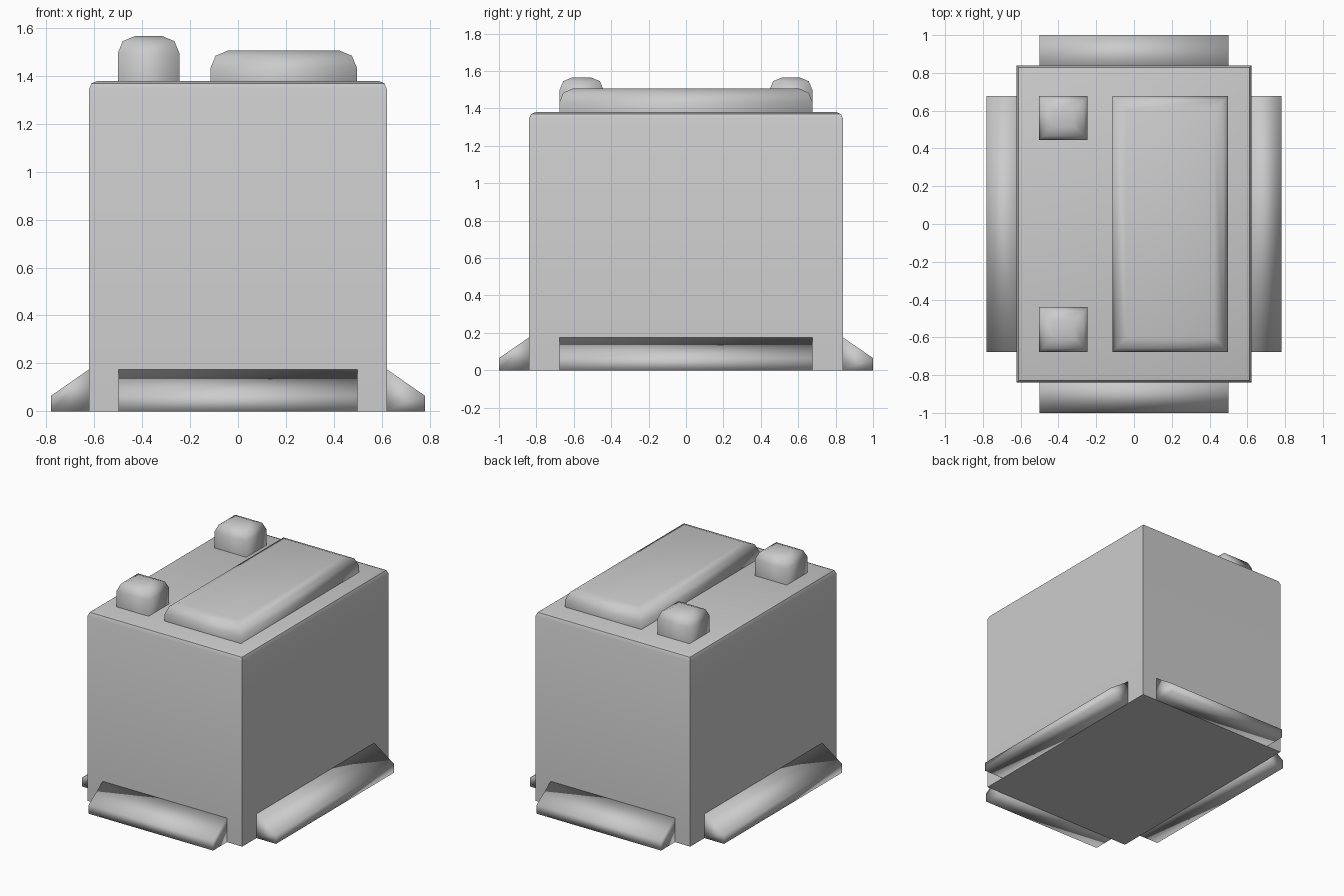
import bpy, bmesh, math

if "Cube" in bpy.data.objects:
    bpy.data.objects.remove(bpy.data.objects["Cube"])


def finish(bm, name, angle=None):
    bmesh.ops.recalc_face_normals(bm, faces=bm.faces[:])
    mesh = bpy.data.meshes.new(name)
    bm.to_mesh(mesh)
    bm.free()
    obj = bpy.data.objects.new(name, mesh)
    bpy.context.collection.objects.link(obj)
    bpy.ops.object.select_all(action='DESELECT')
    obj.select_set(True)
    bpy.context.view_layer.objects.active = obj
    if angle is None:
        bpy.ops.object.shade_smooth()
    else:
        bpy.ops.object.shade_smooth_by_angle(angle=math.radians(angle))
    return obj


def rounded_block(name, x, y, z, bevel, open_base=True, angle=None):
    """Box with a two-step bevel around the top rim."""
    bm = bmesh.new()
    bmesh.ops.create_cube(bm, size=1)
    for v in bm.verts:
        v.co = (x[v.co.x > 0], y[v.co.y > 0], z[v.co.z > 0])
    bm.normal_update()
    if open_base:
        base = [f for f in bm.faces if f.normal.z < -0.5]
        bmesh.ops.delete(bm, geom=base, context='FACES_ONLY')
    rim = [e for e in bm.edges if all(v.co.z > z[1] - 1e-4 for v in e.verts)]
    bmesh.ops.bevel(bm, geom=rim, offset=bevel, segments=2, profile=0.5,
                    affect='EDGES', clamp_overlap=False)
    return finish(bm, name, angle)


def flange(name, wall, reach, half, turn):
    """Sloped foot running along one wall, turned into place about z."""
    profile = [(wall, 0), (reach, 0), (reach, 0.065), (wall, 0.175)]
    bm = bmesh.new()
    a, b = [[bm.verts.new((d, s * half, h)) for d, h in profile] for s in (-1, 1)]
    bm.faces.new(a)
    bm.faces.new(b[::-1])
    for i in range(4):
        j = (i + 1) % 4
        bm.faces.new((a[i], b[i], b[j], a[j]))
    c, s = round(math.cos(turn)), round(math.sin(turn))
    for v in bm.verts:
        px, py, pz = v.co
        v.co = (c * px - s * py, s * px + c * py, pz)
    return finish(bm, name)


# Main case
rounded_block("case", (-0.622, 0.622), (-0.84, 0.84), (0, 1.38), 0.036,
              open_base=False, angle=40)

# Raised cover on top
rounded_block("cover", (-0.115, 0.497), (-0.677, 0.677), (1.38, 1.506), 0.073)

# Two terminals
rounded_block("terminal_front", (-0.502, -0.245), (-0.677, -0.44), (1.38, 1.566), 0.07)
rounded_block("terminal_back", (-0.502, -0.245), (0.445, 0.677), (1.38, 1.566), 0.07)

# Base flanges on all four sides
for i, side in enumerate(("right", "back", "left", "front")):
    wall, reach, half = ((0.622, 0.78, 0.677), (0.84, 1.0, 0.5))[i % 2]
    flange("flange_" + side, wall, reach, half, i * math.pi / 2)
